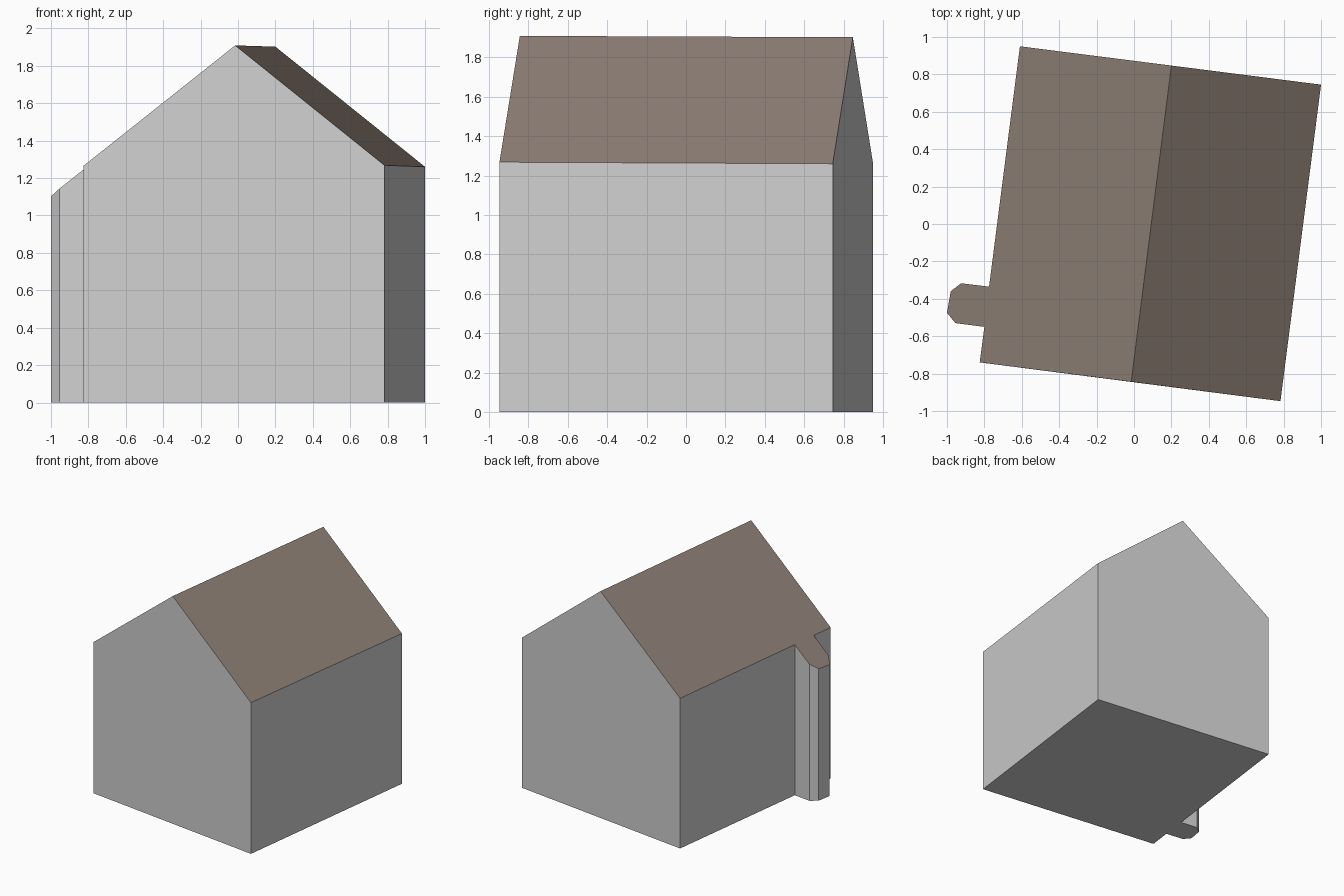
import bpy, bmesh, math

if "Cube" in bpy.data.objects:
    bpy.data.objects.remove(bpy.data.objects["Cube"])

def srgb(*c):
    return [((v / 255 + 0.055) / 1.055) ** 2.4 for v in c] + [1.0]

def material(name, color):
    m = bpy.data.materials.new(name)
    m.diffuse_color = color
    m.use_nodes = True
    m.node_tree.nodes["Principled BSDF"].inputs["Base Color"].default_value = m.diffuse_color
    return m

wall = material("light grey wall", srgb(208, 208, 208))
roof = material("brown roof", srgb(141, 127, 117))

# Footprint, counter-clockwise; 1 and 4 are the ridge ends, 6-11 the side bay
outline = [(-0.825, -0.74), (-0.015, -0.8435), (0.783, -0.947),
           (1.0, 0.745), (0.2, 0.847), (-0.61, 0.95),
           (-0.775, -0.335), (-0.925, -0.317), (-0.98, -0.36),
           (-1.0, -0.475), (-0.955, -0.53), (-0.80, -0.55)]
TURN = math.atan2(0.215, 1.6905)

def roof_height(x, y):
    # distance from the turned ridge line sets the height
    d = (x + 0.015) * math.cos(TURN) - (y + 0.8435) * math.sin(TURN)
    return 1.906 - 0.004 * y - abs(d) * (0.787 if d < 0 else 0.797)

bm = bmesh.new()
low = [bm.verts.new((x, y, 0)) for x, y in outline]
top = [bm.verts.new((x, y, roof_height(x, y))) for x, y in outline]

# Floor and walls
bm.faces.new(low[::-1])
n = len(outline)
for i in range(n):
    j = (i + 1) % n
    bm.faces.new((low[i], low[j], top[j], top[i]))

# Roof slopes; the left one runs on over the bay
for ids in ([1, 2, 3, 4], [0, 1, 4, 5, 6, 7, 8, 9, 10, 11]):
    bm.faces.new([top[i] for i in ids])

bm.normal_update()
for f in bm.faces:
    f.material_index = 1 if f.normal.z > 0.3 else 0

# Merge each gable into one flat face
bmesh.ops.dissolve_limit(bm, angle_limit=math.radians(1), verts=bm.verts[:],
                         edges=bm.edges[:], delimit={'MATERIAL'})
bmesh.ops.recalc_face_normals(bm, faces=bm.faces[:])

mesh = bpy.data.meshes.new("house")
bm.to_mesh(mesh)
bm.free()
mesh.materials.append(wall)
mesh.materials.append(roof)
bpy.context.collection.objects.link(bpy.data.objects.new("house", mesh))
